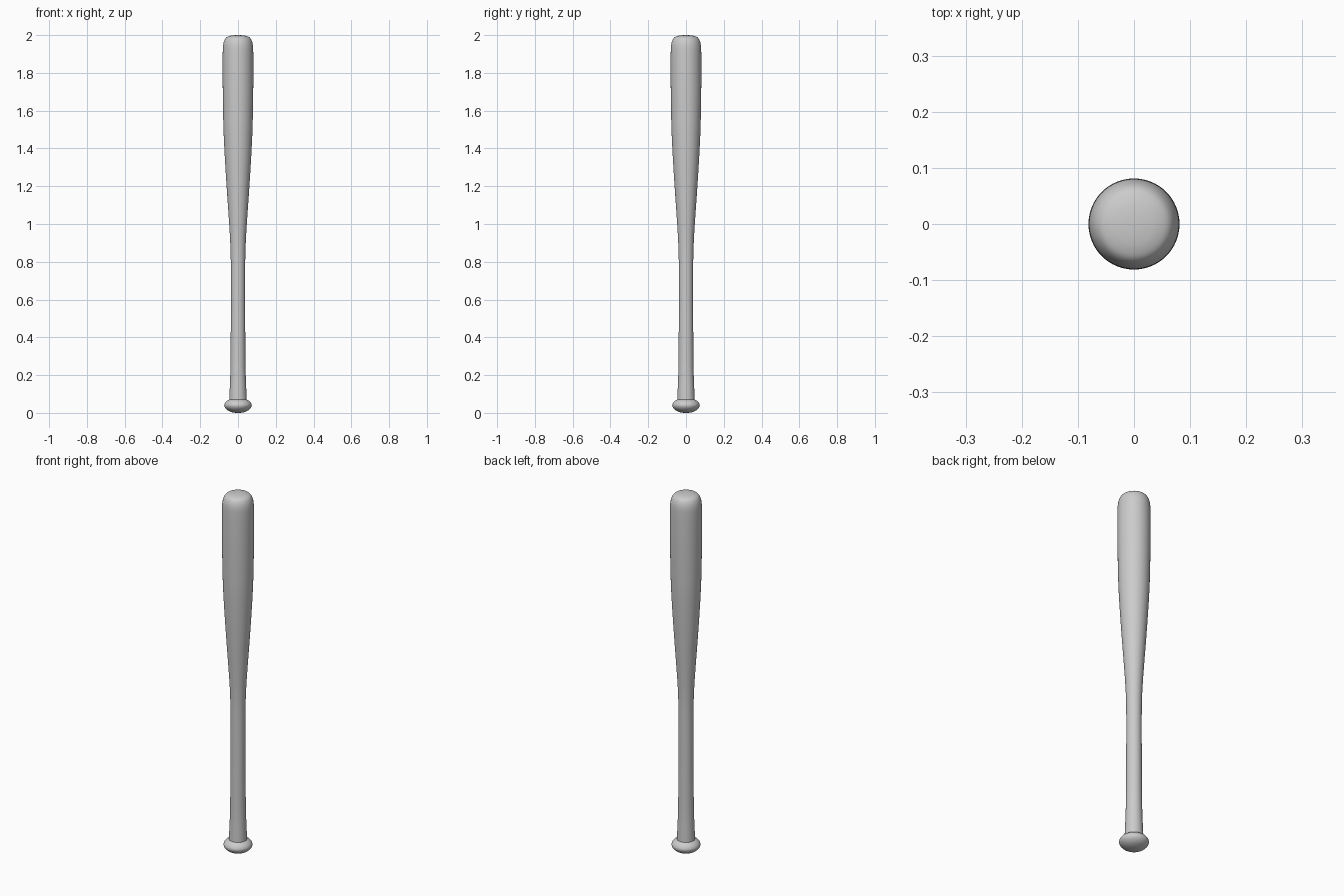
import bpy, bmesh, math
from mathutils import Vector

if "Cube" in bpy.data.objects:
    bpy.data.objects.remove(bpy.data.objects["Cube"])


def smooth_profile(points, steps=5):
    """Catmull-Rom curve through (radius, z) points."""
    p = [Vector(q) for q in points]
    p = [2 * p[0] - p[1]] + p + [2 * p[-1] - p[-2]]
    out = []
    for a, b, c, d in zip(p, p[1:], p[2:], p[3:]):
        for i in range(steps):
            t = i / steps
            out.append(0.5 * (2 * b + (c - a) * t + (2 * a - 5 * b + 4 * c - d) * t ** 2
                              + (3 * b - a - 3 * c + d) * t ** 3))
    return out + [p[-2]]


def lathe(name, profile, sides=64):
    bm = bmesh.new()
    verts = [bm.verts.new((max(r, 0), 0, z)) for r, z in profile]
    edges = [bm.edges.new(pair) for pair in zip(verts, verts[1:])]
    bmesh.ops.spin(bm, geom=verts + edges, cent=(0, 0, 0), axis=(0, 0, 1),
                   angle=math.tau, steps=sides, use_merge=True)
    bmesh.ops.remove_doubles(bm, verts=bm.verts, dist=1e-5)
    bmesh.ops.recalc_face_normals(bm, faces=bm.faces)
    mesh = bpy.data.meshes.new(name)
    bm.to_mesh(mesh)
    bm.free()
    obj = bpy.data.objects.new(name, mesh)
    bpy.context.collection.objects.link(obj)
    bpy.ops.object.select_all(action='DESELECT')
    obj.select_set(True)
    bpy.context.view_layer.objects.active = obj
    bpy.ops.object.shade_smooth_by_angle(angle=math.radians(35))


# Rounded knob at the base
knob = smooth_profile([(0, 0), (0.025, 0.002), (0.05, 0.011), (0.067, 0.025), (0.073, 0.04),
                       (0.068, 0.054), (0.058, 0.064), (0.046, 0.071)])
# Flared grip, thin handle and taper
shaft = smooth_profile([(0.046, 0.071), (0.044, 0.12), (0.041, 0.2), (0.039, 0.32), (0.038, 0.55),
                        (0.038, 0.78), (0.041, 0.9), (0.048, 1.02), (0.059, 1.18), (0.069, 1.34),
                        (0.076, 1.48), (0.079, 1.6), (0.081, 1.75), (0.081, 1.9)])
# Rounded barrel end
barrel_end = smooth_profile([(0.081, 1.9), (0.0795, 1.94), (0.074, 1.967), (0.063, 1.986),
                             (0.045, 1.995), (0.022, 1.999), (0, 2.0)])
lathe("bat", knob + shaft[1:] + barrel_end[1:])
